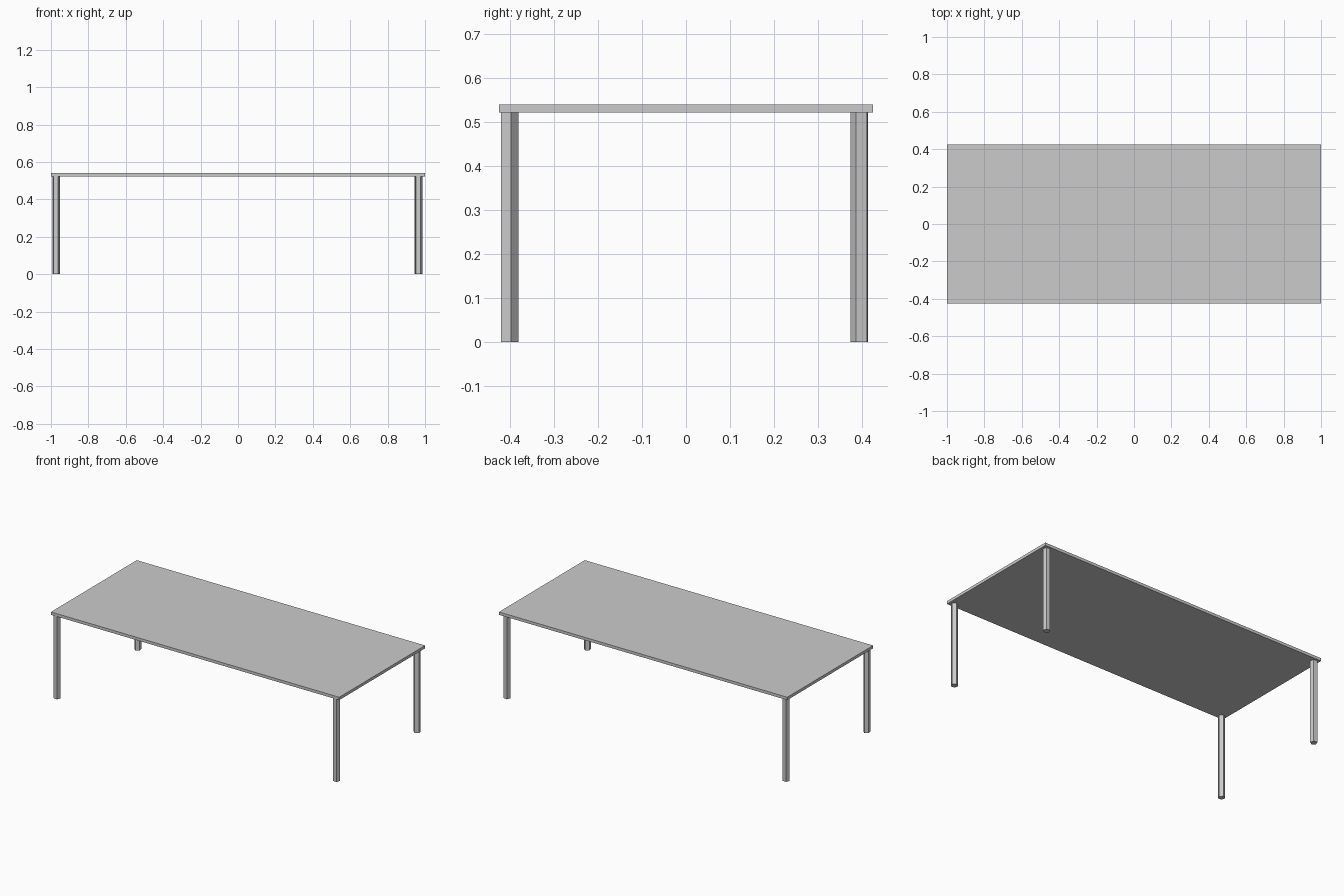
import bpy, bmesh
from math import sin, cos, radians, tau

if "Cube" in bpy.data.objects:
    bpy.data.objects.remove(bpy.data.objects["Cube"])

TOP_Z, THICK = 0.54, 0.018


def prism(name, pts, z0, z1):
    """Extrude a closed outline upward from z0 to z1."""
    bm = bmesh.new()
    base = bm.faces.new([bm.verts.new((x, y, z0)) for x, y in pts])
    ext = bmesh.ops.extrude_face_region(bm, geom=[base], use_keep_orig=True)
    for v in ext["geom"]:
        if isinstance(v, bmesh.types.BMVert):
            v.co.z = z1
    bmesh.ops.recalc_face_normals(bm, faces=bm.faces)
    me = bpy.data.meshes.new(name)
    bm.to_mesh(me)
    bm.free()
    ob = bpy.data.objects.new(name, me)
    bpy.context.collection.objects.link(ob)
    return ob


# thin rectangular tabletop
prism("tabletop", [(-1, -0.425), (1, -0.425), (1, 0.425), (-1, 0.425)],
      TOP_Z - THICK, TOP_Z)

# five-sided legs; the back pair is turned half a revolution
for row, y, turn in (("front", -0.402, 13), ("back", 0.395, 193)):
    for side, x in (("left", -0.972), ("right", 0.965)):
        angles = [radians(turn) + tau * i / 5 for i in range(5)]
        pts = [(x + 0.021 * cos(a), y + 0.021 * sin(a)) for a in angles]
        prism(f"{row}_{side}_leg", pts, 0, TOP_Z - THICK)
